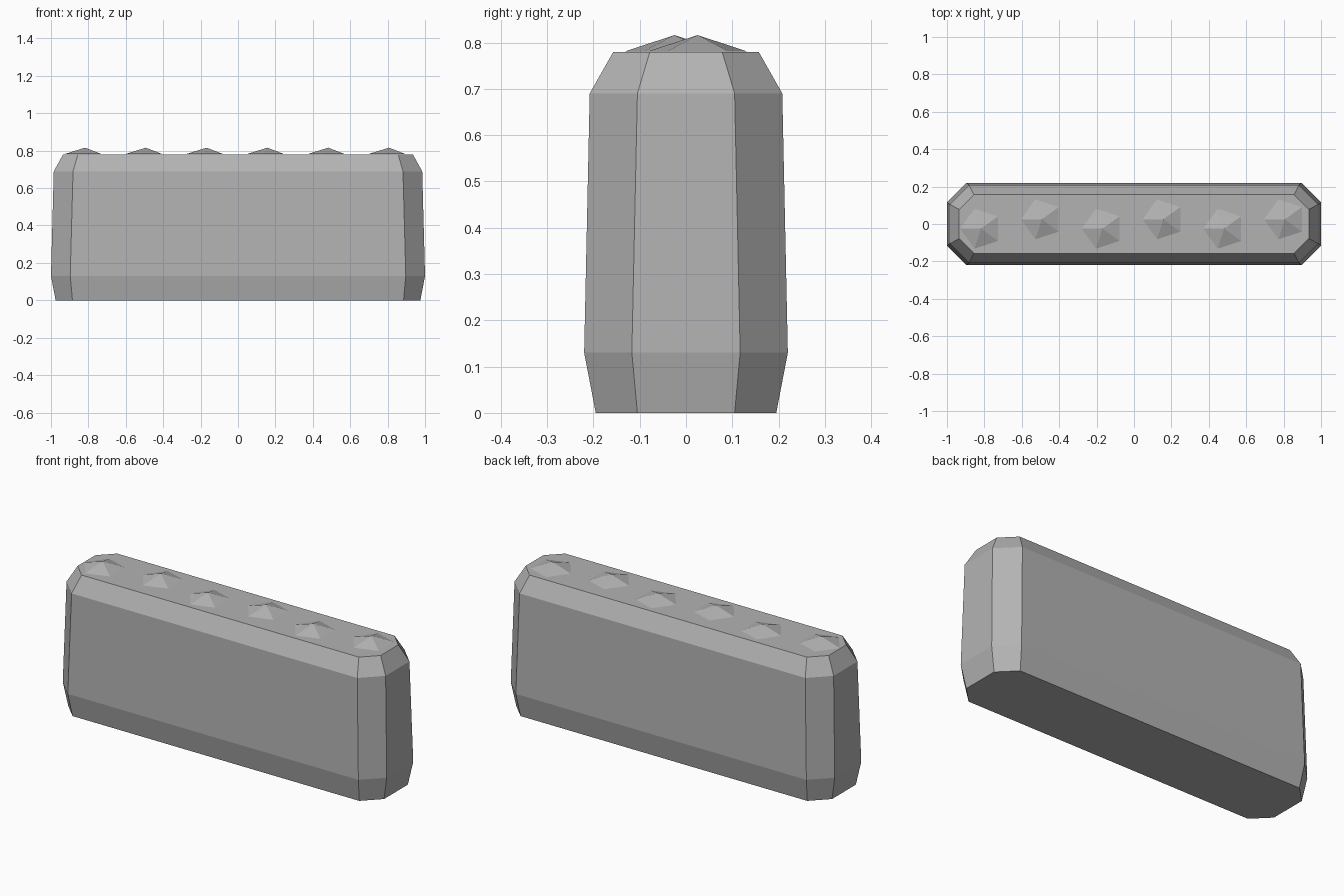
import bpy
import bmesh
from math import pi

cube = bpy.data.objects.get("Cube")
if cube:
    bpy.data.objects.remove(cube, do_unlink=True)

# Single stone colour
stone = bpy.data.materials.new("stone_grey")
stone.use_nodes = True
grey = (0.45, 0.45, 0.45, 1)
stone.diffuse_color = grey
stone.node_tree.nodes["Principled BSDF"].inputs["Base Color"].default_value = grey


def make_object(name, bm):
    bmesh.ops.recalc_face_normals(bm, faces=bm.faces)
    mesh = bpy.data.meshes.new(name)
    bm.to_mesh(mesh)
    bm.free()
    mesh.materials.append(stone)
    obj = bpy.data.objects.new(name, mesh)
    bpy.context.collection.objects.link(obj)
    return obj


def octagon_ring(bm, z, hx, hy, cut):
    """Rectangle with chamfered corners, counter-clockwise."""
    ix, iy = hx - cut, hy - cut
    corners = [(hx, -iy), (hx, iy), (ix, hy), (-ix, hy),
               (-hx, iy), (-hx, -iy), (-ix, -hy), (ix, -hy)]
    return [bm.verts.new((x, y, z)) for x, y in corners]


# Wall block: stacked chamfered rings (height, half length, half depth, corner cut)
profile = [(0, 0.975, 0.195, 0.09), (0.13, 1.0, 0.22, 0.103),
           (0.69, 0.985, 0.208, 0.103), (0.78, 0.935, 0.157, 0.079)]
bm = bmesh.new()
rings = [octagon_ring(bm, *level) for level in profile]
for low, high in zip(rings, rings[1:]):
    for i in range(8):
        j = (i + 1) % 8
        bm.faces.new((low[i], low[j], high[j], high[i]))
bm.faces.new(rings[0][::-1])
bm.faces.new(rings[-1])
make_object("wall_block", bm)

# Low five-sided studs, staggered along the top
for n in range(6):
    bm = bmesh.new()
    bmesh.ops.create_circle(bm, cap_ends=True, segments=5, radius=0.112)
    bmesh.ops.poke(bm, faces=bm.faces[:])
    for v in bm.verts:
        if v.co.xy.length < 0.01:
            v.co.z = 0.035
    # One corner of each stud points towards -x
    corner = max((v for v in bm.verts if v.co.z < 0.01), key=lambda v: v.co.length)
    turn = pi - corner.co.xy.to_3d().to_2d().angle_signed((1, 0))
    rim = [v for v in bm.verts if v.co.z < 0.01]
    bmesh.ops.contextual_create(bm, geom=rim)
    stud = make_object(f"top_stud_{n + 1}", bm)
    stud.rotation_euler.z = turn
    stud.location = (-0.818 + 0.325 * n, 0.025 if n % 2 else -0.025, 0.781)
